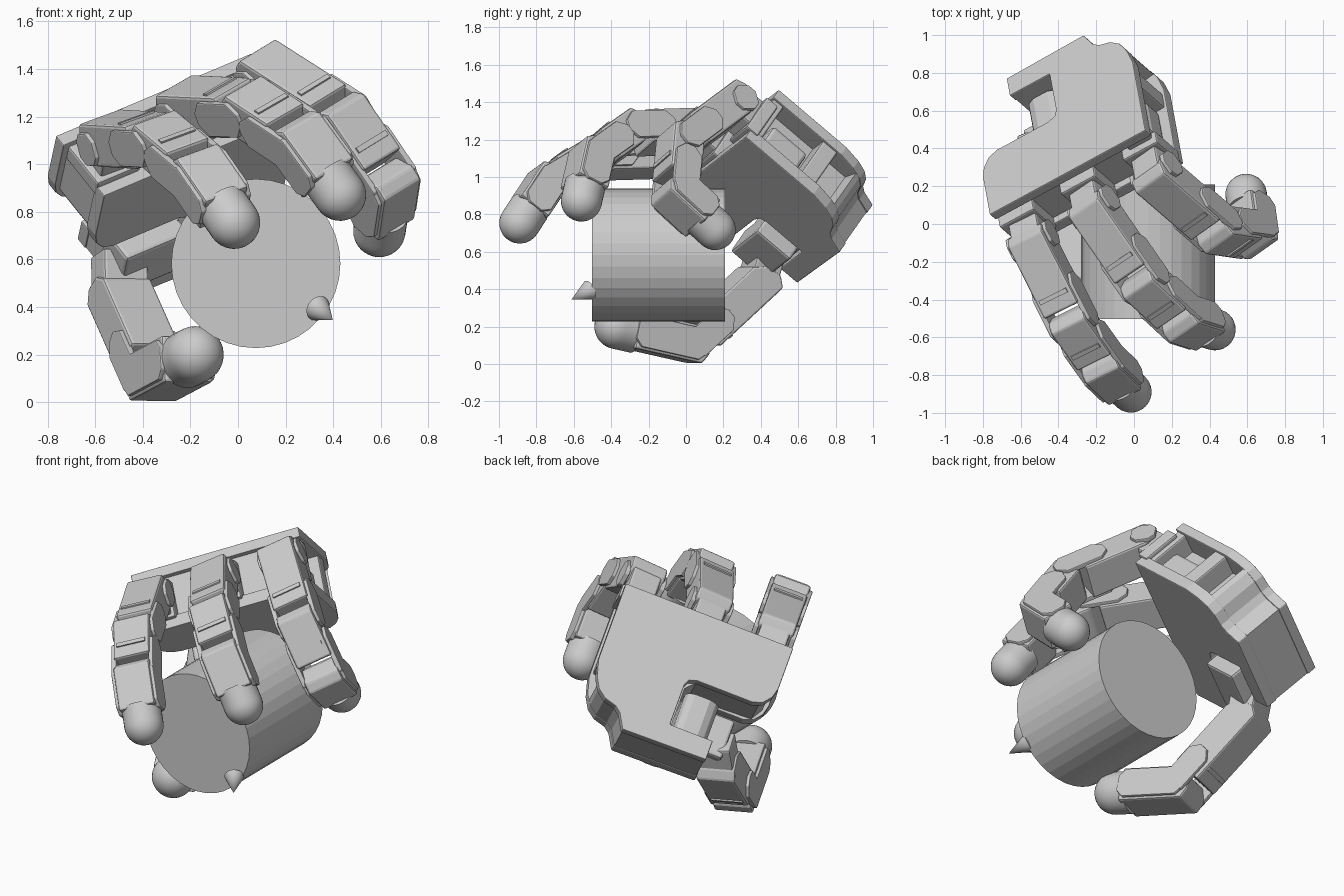
import bpy, bmesh
from math import sin, cos, pi, radians
from mathutils import Vector as V

if "Cube" in bpy.data.objects:
    bpy.data.objects.remove(bpy.data.objects["Cube"])

# palm frame: A = corner, W = across the knuckles, U = toward wrist, N = out of the back of the hand
A = V((-.765, .05, 1.12))
W = V((.824, .447, .348)).normalized()
U = V((-.139, .755, -.641)).normalized()
N = W.cross(U).normalized()


def finish(name, bm, bevel=0, smooth=False):
    bmesh.ops.recalc_face_normals(bm, faces=bm.faces)
    me = bpy.data.meshes.new(name)
    bm.to_mesh(me)
    bm.free()
    ob = bpy.data.objects.new(name, me)
    bpy.context.collection.objects.link(ob)
    if bevel:
        m = ob.modifiers.new("bevel", 'BEVEL')
        m.width, m.segments, m.limit_method = bevel, 2, 'ANGLE'
    if smooth:
        bpy.ops.object.select_all(action='DESELECT')
        bpy.context.view_layer.objects.active = ob
        ob.select_set(True)
        bpy.ops.object.shade_smooth_by_angle(angle=radians(40))
    return ob


def prism(name, pts, lo, hi, o, X, Y, Z, bevel=0):
    """Profile pts in the X/Y plane, extruded from lo to hi along Z."""
    bm = bmesh.new()
    f = bm.faces.new([bm.verts.new(o + X * x + Y * y + Z * lo) for x, y in pts])
    ext = bmesh.ops.extrude_face_region(bm, geom=[f])['geom']
    bmesh.ops.translate(bm, vec=Z * (hi - lo), verts=[v for v in ext if isinstance(v, bmesh.types.BMVert)])
    return finish(name, bm, bevel)


def rect(x0, x1, y0, y1):
    return [(x0, y0), (x1, y0), (x1, y1), (x0, y1)]


def palm_box(name, a, b, n, bevel=.01):
    return prism(name, rect(a[0], a[1], b[0], b[1]), n[0], n[1], A, W, U, N, bevel)


def plate(x0, x1, r, c=.04):
    """Bar outline with cut corners."""
    return [(x0, r - c), (x0 + c, r), (x1 - c, r), (x1, r - c),
            (x1, c - r), (x1 - c, -r), (x0 + c, -r), (x0, c - r)]


def fingertip(name, p, d, r, neck):
    """Half-round rubber tip with a short straight neck."""
    bm = bmesh.new()
    bmesh.ops.create_uvsphere(bm, u_segments=32, v_segments=16, radius=r)
    for v in bm.verts:
        if v.co.z < -.001:
            s = (v.co.x ** 2 + v.co.y ** 2) ** .5
            if s > .001:
                v.co.x *= r / s
                v.co.y *= r / s
            v.co.z *= neck / r
    ob = finish(name, bm, 0, True)
    ob.rotation_mode = 'QUATERNION'
    ob.rotation_quaternion = d.to_track_quat('Z', 'Y')
    ob.location = p


def link(name, p, q, back, side, last=False, hw=.105, ht=.095, r=.11):
    """One motor housing from joint p to joint q."""
    d = q - p
    L = d.length
    d.normalize()
    end = L - (.085 if last else .09)
    body = [(-.05, ht), (end, ht), (end, -ht), (.01, -ht), (-.06, -.05), (-.085, .04)]
    prism(name + "_housing", body, -hw, hw, p, d, back, side, .012)
    for s in (-1, 1):
        lo, hi = sorted((s * (hw - .01), s * (hw + .018)))
        if last:    # cheek plates of the end link
            prism(name + "_cheek", plate(-.06, end + .01, ht * .85), lo, hi, p, d, back, side, .006)
        else:       # brackets holding the next joint
            prism(name + "_bracket", plate(L - .25, L + .06, .078, .05), lo, hi, p, d, back, side, .005)
    if last:
        fingertip(name + "_tip", q, d, r, .11)
    else:
        # raised seam strip on the back of the housing
        prism(name + "_seam", rect(end - .1, end - .075, 0, ht + .008), -hw * .8, hw * .8, p, d, back, side)


# palm: back plate, inner plate, recessed core, side ribs
outline = [(0, 0), (0, .26), (.015, .32), (.055, .37), (.11, .39), (.44, .39), (.485, .405), (.5, .44),
           (.5, .69), (.245, .69), (.245, .81), (.74, .82), (.785, .735), (.82, .705),
           (.89, .685), (.94, .645), (.975, .58), (1, .48), (1, 0)]
prism("palm_back_plate", outline, -.06, 0, A, W, U, N, .006)
prism("palm_inner_plate", outline, -.37, -.3, A, W, U, N, .006)
core = [(.03, .04), (.03, .3), (.07, .37), (.44, .385), (.49, .44), (.49, .69), (.25, .695),
        (.25, .805), (.735, .815), (.78, .73), (.82, .7), (.89, .68), (.94, .64), (.955, .61),
        (.86, .59), (.86, .04)]
prism("palm_core", core, -.31, -.05, A, W, U, N)
palm_box("palm_side_rib", (.84, .985), (.36, .46), (-.31, -.05))
palm_box("palm_front_rib", (.84, .985), (.01, .08), (-.31, -.05))
palm_box("palm_side_motor", (.84, .95), (.1, .34), (-.3, -.16), .02)

# three fingers: position across palm, twist, joint angles, link lengths
for name, a, twist, angles, sizes in (
        ("left_finger", .117, -3, (44, 70, 92), (.47, .31, .285)),
        ("middle_finger", .51, 7.2, (47, 74, 107), (.47, .31, .285)),
        ("right_finger", .91, 8.8, (75, 113, 177), (.475, .32, .29))):
    t = radians(twist)
    f = -U
    g = -N * cos(t) + W * sin(t)
    side = W * cos(t) + N * sin(t)
    o = A + W * a - N * .21
    prism(name + "_mount", rect(-.12, .1, -.11, .12), -.05, .03, o, W, N, f, .01)
    prism(name + "_knuckle", rect(-.085, .085, -.09, .09), .02, .16, o, side, -g, f, .012)
    for s in (-1, 1):
        lo, hi = sorted((s * .095, s * .123))
        prism(name + "_knuckle_bracket", plate(.05, .2, .075, .05), lo, hi, o, f, -g, side, .005)
    p = o + f * .144
    for i, (L, ang) in enumerate(zip(sizes, angles)):
        th = radians(ang)
        q = p + (f * cos(th) + g * sin(th)) * L
        link(f"{name}_link_{i + 1}", p, q, f * sin(th) - g * cos(th), side, i == 2)
        p = q

# thumb: motor in the palm notch, swivel and two links
T0, T1, T2, T3 = V((-.5, .44, .65)), V((-.495, .385, .45)), V((-.345, .02, .112)), V((-.18, -.37, .2))
palm_box("thumb_motor", (.15, .47), (.43, .67), (-.43, -.26), .015)
cap = [(.27, -.35), (.27, -.15), (.29, -.115), (.33, -.095), (.42, -.095), (.455, -.115), (.47, -.15), (.47, -.35)]
prism("thumb_motor_cap", cap, .43, .68, A, W, N, U, .005)
side = (T2 - T1).cross(T3 - T2).normalized() * -1
d = (T1 - T0).normalized()
sd = (side - d * side.dot(d)).normalized()
prism("thumb_swivel", rect(-.1, .1, -.08, .08), .03, .2, T0, sd, d.cross(sd), d, .012)
for i, (p, q, last) in enumerate(((T1, T2, False), (T2, T3, True))):
    d = (q - p).normalized()
    back = side.cross(d).normalized()
    if back.z > 0:
        back = -back
    link(f"thumb_link_{i + 1}", p, q, back, side, last, .11, .1, .12)

# held drum, lying along y
bm = bmesh.new()
bmesh.ops.create_cone(bm, cap_ends=True, segments=36, radius1=.355, radius2=.355, depth=.71)
drum = finish("held_drum", bm)
drum.rotation_euler = (pi / 2, 0, 0)
drum.location = (.075, -.147, .583)

# small pointer cone on the drum's front face
bm = bmesh.new()
rings = [(.0, .035), (.055, 0), (0, -.125)]
vs = [bm.verts.new((r, 0, -z)) for r, z in rings]
es = [bm.edges.new(vs[i:i + 2]) for i in range(2)]
bmesh.ops.spin(bm, geom=vs + es, axis=(0, 0, 1), cent=(0, 0, 0), steps=20, angle=2 * pi)
bmesh.ops.remove_doubles(bm, verts=bm.verts, dist=.0005)
cone = finish("pointer_cone", bm, 0, True)
cone.rotation_mode = 'QUATERNION'
cone.rotation_quaternion = V((.065, -.1, -.05)).to_track_quat('Z', 'Y')
cone.location = (.335, -.515, .395)
